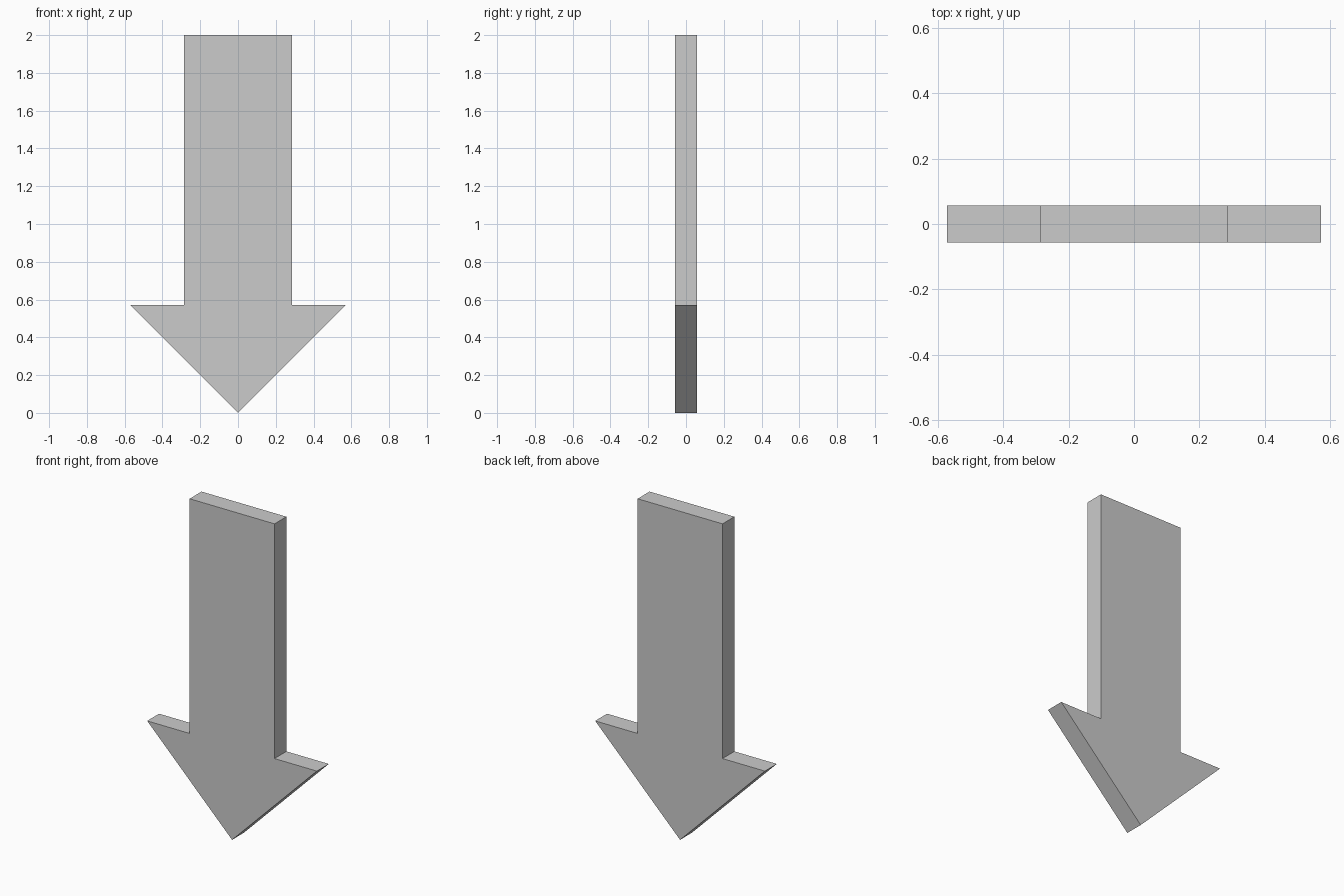
import bpy, bmesh
from mathutils import Vector

if "Cube" in bpy.data.objects:
    bpy.data.objects.remove(bpy.data.objects["Cube"])

U = 2 / 7            # half width of the shaft
THICKNESS = 0.4 * U  # plate depth along y

# Right half of the outline from the tip up, mirrored for the left half
right = [(0, 0), (2 * U, 2 * U), (U, 2 * U), (U, 2)]
outline = right + [(-x, z) for x, z in reversed(right[1:])]

# Flat arrow plate, extruded front to back
bm = bmesh.new()
front = bm.faces.new([bm.verts.new((x, -THICKNESS / 2, z)) for x, z in outline])
extruded = bmesh.ops.extrude_face_region(bm, geom=[front], use_keep_orig=True)["geom"]
bmesh.ops.translate(bm, vec=Vector((0, THICKNESS, 0)),
                    verts=[g for g in extruded if isinstance(g, bmesh.types.BMVert)])
bmesh.ops.recalc_face_normals(bm, faces=bm.faces)
mesh = bpy.data.meshes.new("down_arrow")
bm.to_mesh(mesh)
bm.free()
arrow = bpy.data.objects.new("down_arrow", mesh)
bpy.context.collection.objects.link(arrow)
